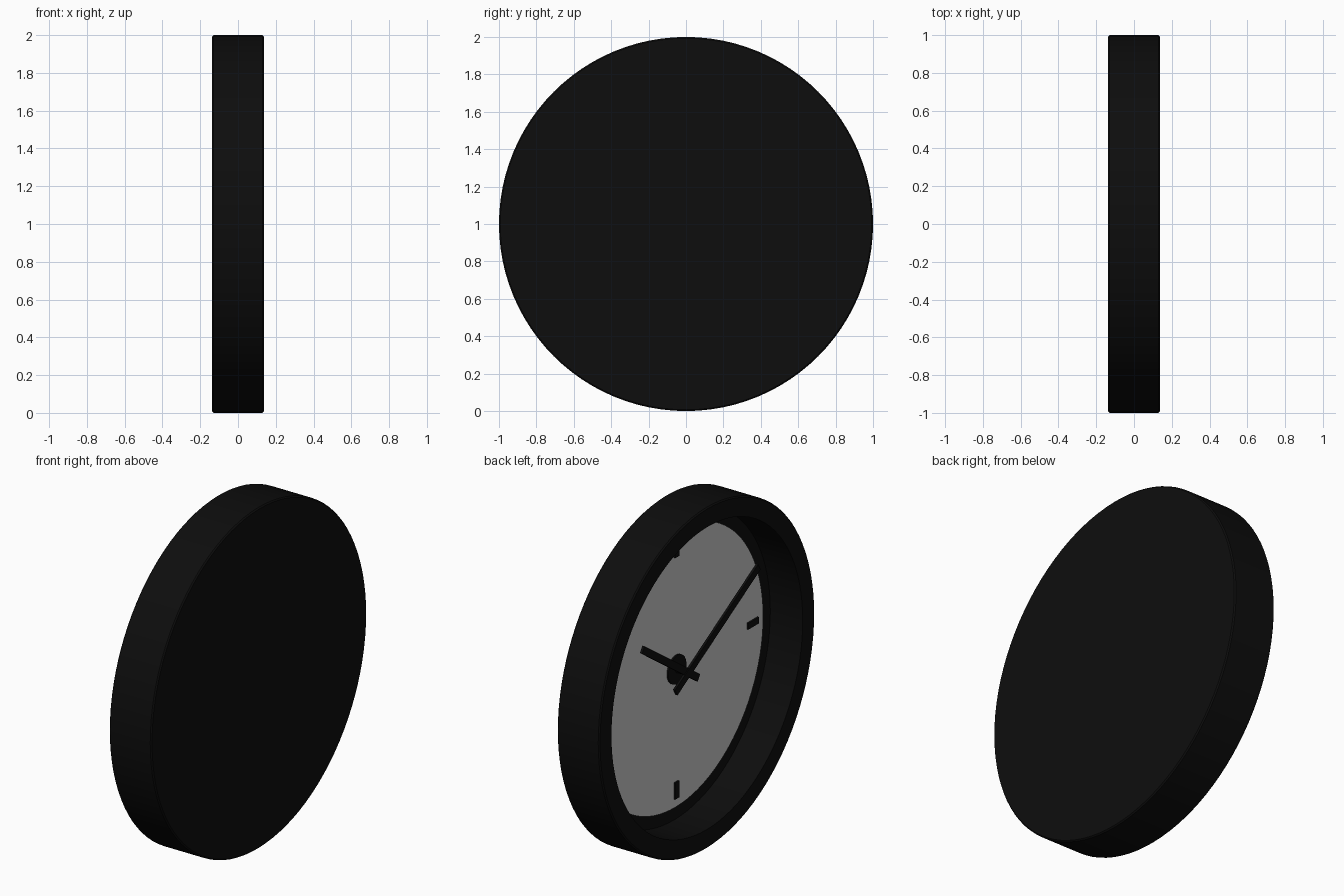
import bpy, bmesh
from math import cos, sin, pi, radians
from mathutils import Matrix, Vector

if "Cube" in bpy.data.objects:
    bpy.data.objects.remove(bpy.data.objects["Cube"])

CENTRE = Vector((0, 0, 1))
black = bpy.data.materials.new("black_plastic")
black.diffuse_color = (0.004, 0.004, 0.004, 1)
black.use_nodes = True
black.node_tree.nodes["Principled BSDF"].inputs["Base Color"].default_value = black.diffuse_color


def finish(name, bm, mat=None, smooth=False):
    bmesh.ops.recalc_face_normals(bm, faces=bm.faces)
    me = bpy.data.meshes.new(name)
    bm.to_mesh(me)
    bm.free()
    ob = bpy.data.objects.new(name, me)
    ob.location = CENTRE
    bpy.context.collection.objects.link(ob)
    if mat:
        me.materials.append(mat)
    if smooth:
        bpy.ops.object.select_all(action='DESELECT')
        ob.select_set(True)
        bpy.context.view_layer.objects.active = ob
        bpy.ops.object.shade_smooth_by_angle(angle=radians(30))
    return ob


def lathe(name, profile, segments, mat=None):
    """Spin a closed (x, radius) profile around the x axis."""
    bm = bmesh.new()
    rings = []
    for x, r in profile:
        n = segments if r > 0 else 1
        rings.append([bm.verts.new((x, r * cos(2 * pi * i / n), r * sin(2 * pi * i / n)))
                      for i in range(n)])
    for a, b in zip(rings, rings[1:]):
        for i in range(segments):
            j = (i + 1) % segments
            quad = [a[i % len(a)], a[j % len(a)], b[j % len(b)], b[i % len(b)]]
            bm.faces.new(list(dict.fromkeys(quad)))
    return finish(name, bm, mat, True)


def disc(name, x0, x1, r, segments, mat=None):
    return lathe(name, [(x1, 0), (x1, r), (x0, r), (x0, 0)], segments, mat)


def bar(name, clock_deg, r0, r1, width, x0, x1):
    """Radial bar on the dial; the angle runs clockwise from twelve, seen from -x."""
    bm = bmesh.new()
    bmesh.ops.create_cube(bm, size=1)
    bm.transform(Matrix.Rotation(radians(clock_deg), 4, 'X')
                 @ Matrix.Translation(((x0 + x1) / 2, 0, (r0 + r1) / 2))
                 @ Matrix.Diagonal((x1 - x0, width, r1 - r0, 1)))
    return finish(name, bm, black)


# Case: flat closed back, round wall, front rim and deep recess
lathe("case", [(0.137, 0), (0.137, 0.993), (0.13, 1), (-0.13, 1), (-0.137, 0.993),
               (-0.137, 0.887), (0.072, 0.885), (0.072, 0)], 96, black)

# Dial plate
disc("dial", 0.066, 0.08, 0.81, 96)

# Quarter-hour marks
for hour in (12, 3, 6, 9):
    bar(f"hour_mark_{hour}", hour * 30, 0.66, 0.757, 0.037, 0.056, 0.07)

# Hub plate on the dial and the spindle carrying the hands
disc("hub", 0.056, 0.07, 0.084, 32, black)
disc("spindle", -0.015, 0.06, 0.018, 16, black)

# Hands set to ten past ten
bar("minute_hand", 60, -0.14, 0.75, 0.045, -0.022, -0.008)
bar("hour_hand", 305, -0.115, 0.515, 0.042, -0.018, -0.004)
